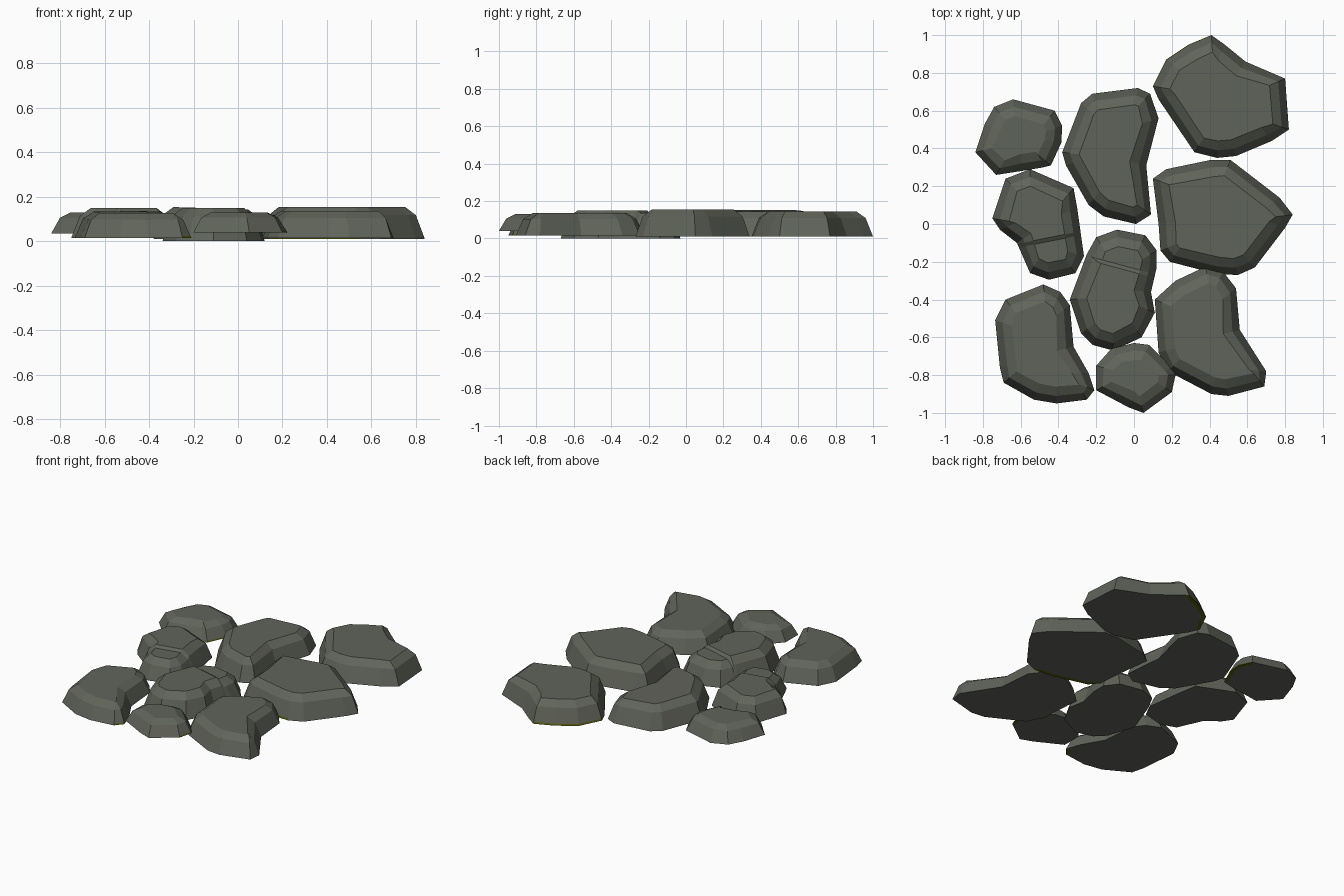
import bpy, bmesh
from mathutils import Vector

if "Cube" in bpy.data.objects:
    bpy.data.objects.remove(bpy.data.objects["Cube"])


def material(name, rgb):
    m = bpy.data.materials.new(name)
    m.diffuse_color = (*rgb, 1)
    m.use_nodes = True
    m.node_tree.nodes["Principled BSDF"].inputs["Base Color"].default_value = m.diffuse_color
    return m


stone_mat = material("grey_green_stone", (0.118, 0.127, 0.102))
moss_mat = material("olive_moss", (0.093, 0.105, 0.004))


def inset(points, d):
    """Move every outline point inwards by d, between edge normal and centre."""
    n = len(points)
    c = sum(points, Vector((0, 0))) / n
    out = []
    for i, p in enumerate(points):
        t = (points[(i + 1) % n] - points[i - 1]).normalized()
        inward = Vector((t.y, -t.x))          # outlines run clockwise
        out.append(p + (inward + (c - p).normalized()).normalized() * d)
    return out


def stone(name, outline, bottom, top, tilt=(0, 0), step=None, moss=None):
    """Flat paving stone: underside rim, base rim, sloped side, bevel, flat top."""
    pts = [Vector(p) for p in outline]
    c = sum(pts, Vector((0, 0))) / len(pts)
    bm = bmesh.new()
    rings = []
    for d, f in ((0.025, 0), (0, 0), (0.004, 0.08), (0.04, 0.74), (0.09, 1)):
        ring = []
        for p in inset(pts, d):
            z = bottom + (top - bottom) * f
            z += f * (tilt[0] * (p.x - c.x) + tilt[1] * (p.y - c.y))
            ring.append(bm.verts.new((p.x, p.y, z)))
        rings.append(ring)
    n = len(pts)
    for k, (a, b) in enumerate(zip(rings, rings[1:])):
        for i in range(n):
            j = (i + 1) % n
            face = bm.faces.new((a[i], a[j], b[j], b[i]))
            # moss grows on the base rim on the side given by a direction
            e = pts[j] - pts[i]
            outward = Vector((-e.y, e.x)).normalized()
            if moss and k < 2 and outward.dot(Vector(moss).normalized()) > 0.8:
                face.material_index = 1
    bm.faces.new(rings[0])
    bm.faces.new(rings[-1])
    # chipped ledge: everything beyond the cut line drops a little
    if step:
        (x, y), nrm, drop = step
        nv = Vector((*nrm, 0)).normalized()
        origin = Vector((x, y, 0))
        for off in (0, 0.02):
            bmesh.ops.bisect_plane(bm, geom=bm.verts[:] + bm.edges[:] + bm.faces[:],
                                   plane_co=origin + nv * off, plane_no=nv)
        for v in bm.verts:
            if (v.co - origin).dot(nv) > 0.015 and v.co.z > bottom + 0.03:
                v.co.z -= drop
    bmesh.ops.recalc_face_normals(bm, faces=bm.faces[:])
    me = bpy.data.meshes.new(name)
    bm.to_mesh(me)
    bm.free()
    me.materials.append(stone_mat)
    me.materials.append(moss_mat)
    ob = bpy.data.objects.new(name, me)
    bpy.context.collection.objects.link(ob)


# left column
stone("back_left_stone", [(-.84, .38), (-.79, .53), (-.74, .62), (-.64, .66), (-.42, .60),
      (-.38, .52), (-.385, .43), (-.44, .31), (-.48, .30), (-.60, .28), (-.73, .26)],
      0.035, 0.13, moss=(1, 0.1))
stone("middle_left_stone", [(-.75, .03), (-.68, .24), (-.55, .29), (-.32, .19), (-.30, .08),
      (-.265, -.17), (-.31, -.26), (-.45, -.295), (-.55, -.26), (-.62, -.10), (-.71, -.03)],
      0.015, 0.15, step=((-.44, -.07), (.2, -1), 0.014))
stone("front_left_stone", [(-.735, -.51), (-.68, -.40), (-.48, -.32), (-.39, -.36),
      (-.34, -.43), (-.32, -.65), (-.24, -.79), (-.21, -.88), (-.25, -.93), (-.41, -.95),
      (-.53, -.93), (-.69, -.84), (-.71, -.76)], 0.015, 0.13, tilt=(0, 0.02), moss=(1, -1))

# middle column
stone("back_middle_stone", [(-.38, .38), (-.28, .64), (-.22, .69), (.02, .72), (.085, .69),
      (.13, .56), (.065, .31), (.09, .05), (.01, 0), (-.16, .04), (-.24, .10), (-.36, .31)],
      0.01, 0.148, tilt=(-0.03, 0))
stone("centre_stone", [(-.34, -.40), (-.25, -.16), (-.20, -.07), (-.09, -.03), (.06, -.06),
      (.12, -.14), (.12, -.23), (.09, -.36), (.11, -.47), (.04, -.60), (-.11, -.67),
      (-.22, -.64), (-.28, -.58)], 0.0, 0.15, step=((-.06, -.24), (.27, 1), 0.014))
stone("front_middle_stone", [(-.20, -.75), (-.12, -.66), (0, -.63), (.08, -.64), (.20, -.76),
      (.22, -.80), (.20, -.89), (.05, -1), (-.03, -.97), (-.20, -.88)], 0.04, 0.13,
      moss=(1, 0))

# right column
stone("back_right_stone", [(.10, .73), (.17, .87), (.29, .95), (.41, 1), (.48, .95), (.59, .86),
      (.80, .77), (.82, .50), (.73, .44), (.54, .36), (.44, .35), (.32, .38), (.13, .66)],
      0.01, 0.145, moss=(-0.7, 1))
stone("middle_right_stone", [(.10, .24), (.17, .29), (.41, .34), (.51, .34), (.77, .14),
      (.84, .05), (.80, -.02), (.64, -.23), (.55, -.27), (.44, -.265), (.19, -.20),
      (.14, -.14), (.13, 0)], 0.01, 0.155, moss=(-0.4, -1))
stone("front_right_stone", [(.11, -.40), (.22, -.30), (.38, -.225), (.47, -.25), (.54, -.34),
      (.56, -.56), (.70, -.78), (.69, -.86), (.50, -.91), (.41, -.90), (.18, -.78),
      (.13, -.68)], 0.015, 0.135)
